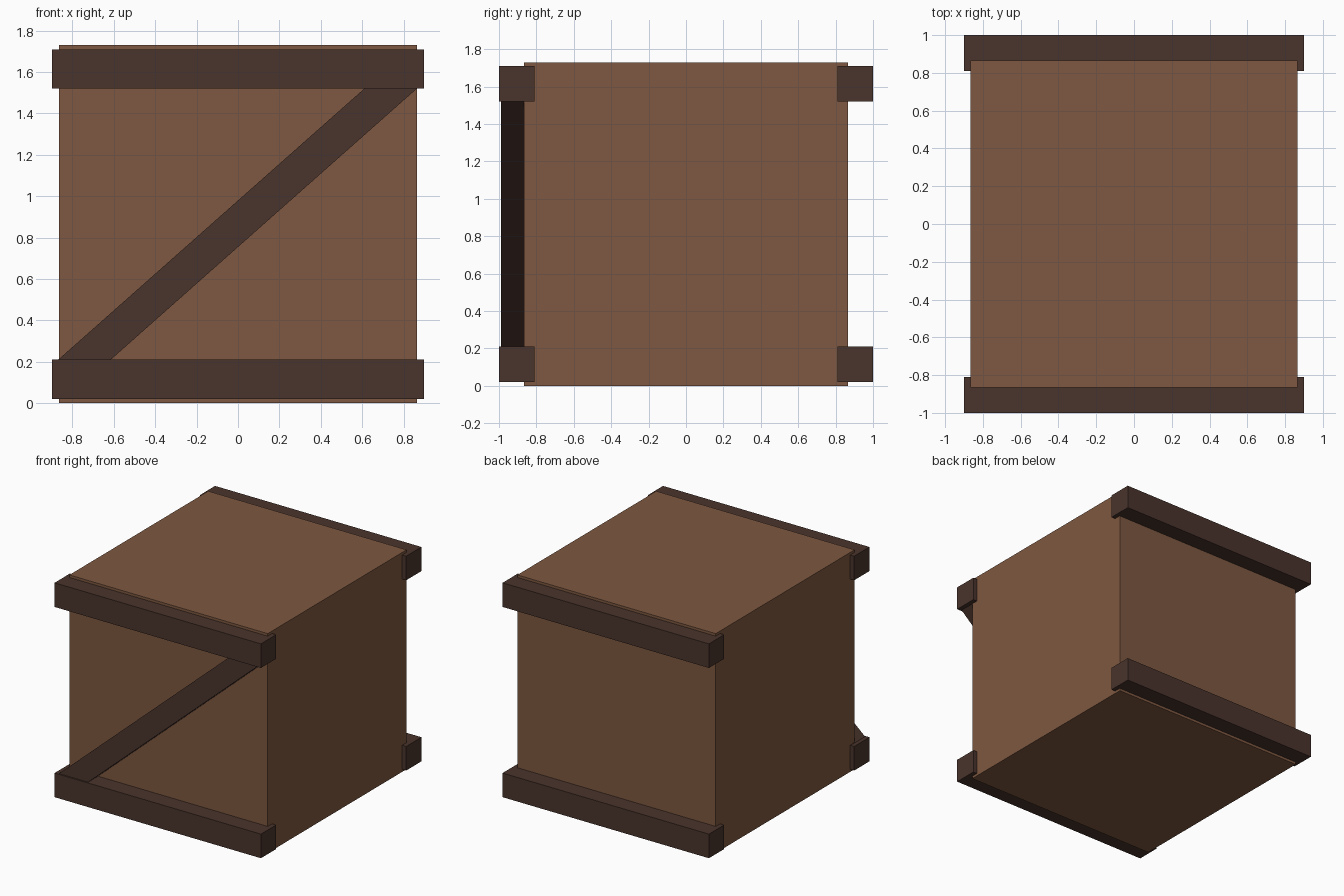
import bpy, bmesh

if "Cube" in bpy.data.objects:
    bpy.data.objects.remove(bpy.data.objects["Cube"])


def material(name, rgb):
    m = bpy.data.materials.new(name)
    m.diffuse_color = (*rgb, 1.0)
    m.use_nodes = True
    m.node_tree.nodes["Principled BSDF"].inputs["Base Color"].default_value = m.diffuse_color
    return m


wood = material("crate_brown", (0.21, 0.097, 0.052))
dark = material("dark_brown", (0.067, 0.034, 0.025))


def prism(name, outline, y0, y1, mat):
    """Extrude an x-z outline from y0 to y1."""
    bm = bmesh.new()
    face = bm.faces.new([bm.verts.new((x, y0, z)) for x, z in outline])
    ext = bmesh.ops.extrude_face_region(bm, geom=[face])
    verts = [g for g in ext["geom"] if isinstance(g, bmesh.types.BMVert)]
    bmesh.ops.translate(bm, verts=verts, vec=(0, y1 - y0, 0))
    bmesh.ops.recalc_face_normals(bm, faces=bm.faces)
    mesh = bpy.data.meshes.new(name)
    bm.to_mesh(mesh)
    bm.free()
    mesh.materials.append(mat)
    obj = bpy.data.objects.new(name, mesh)
    bpy.context.collection.objects.link(obj)
    return obj


def box(name, hx, y0, y1, z0, z1, mat):
    return prism(name, [(-hx, z0), (hx, z0), (hx, z1), (-hx, z1)], y0, y1, mat)


# Crate body
box("crate_body", 0.865, -0.865, 0.865, 0.0, 1.73, wood)

# Horizontal beams along the front and back edges
for side, y0, y1 in (("front", -1.0, -0.81), ("back", 0.81, 1.0)):
    for level, z0 in (("lower", 0.02), ("upper", 1.52)):
        box(f"{side}_{level}_beam", 0.9, y0, y1, z0, z0 + 0.19, dark)

# Diagonal brace on the front, its ends tucked just inside the beams
prism("front_diagonal_brace",
      [(-0.88, 0.20), (-0.626, 0.20), (0.876, 1.53), (0.622, 1.53)],
      -0.99, -0.84, dark)
